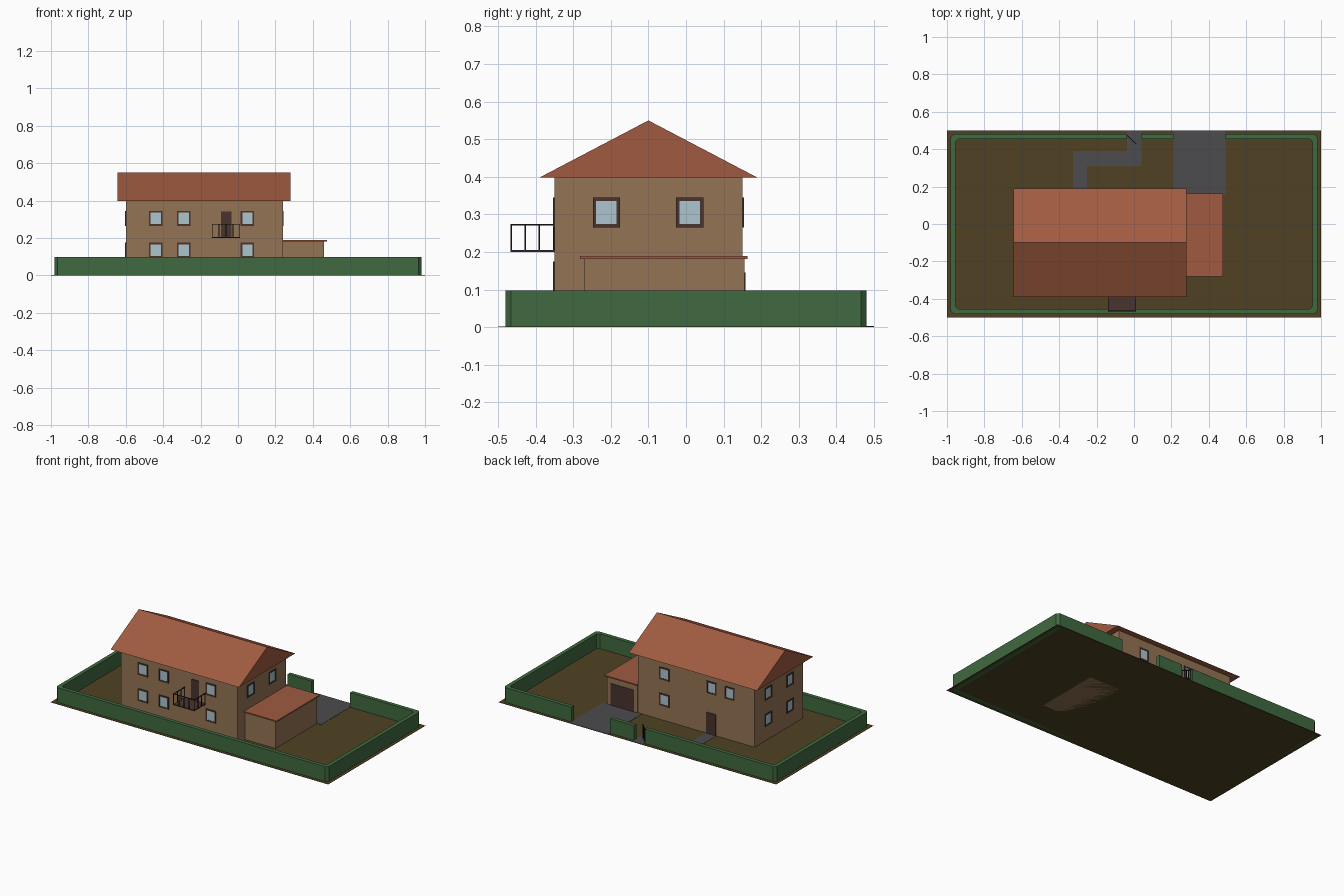
import bpy, bmesh, math
from mathutils import Matrix, Vector

if "Cube" in bpy.data.objects:
    bpy.data.objects.remove(bpy.data.objects["Cube"])


def material(name, r, g, b):
    lin = [((c / 255 + 0.055) / 1.055) ** 2.4 for c in (r, g, b)]
    m = bpy.data.materials.new(name)
    m.diffuse_color = (*lin, 1)
    m.use_nodes = True
    m.node_tree.nodes["Principled BSDF"].inputs["Base Color"].default_value = m.diffuse_color
    return m


WALL = material("tan wall", 148, 116, 84)
ROOF = material("terracotta roof", 160, 91, 64)
HEDGE = material("hedge green", 64, 106, 64)
GROUND = material("olive ground", 80, 66, 35)
PAVING = material("grey paving", 76, 76, 78)
WOOD = material("dark brown wood", 72, 52, 46)
GLASS = material("pale blue glass", 174, 197, 207)
IRON = material("black iron", 30, 25, 24)


def finish(name, bm, mat):
    bmesh.ops.recalc_face_normals(bm, faces=bm.faces[:])
    me = bpy.data.meshes.new(name)
    bm.to_mesh(me)
    bm.free()
    me.materials.append(mat)
    ob = bpy.data.objects.new(name, me)
    bpy.context.collection.objects.link(ob)
    return ob


def boxes(name, mat, *extents):
    """One object from boxes given as x0, x1, y0, y1, z0, z1."""
    bm = bmesh.new()
    for x0, x1, y0, y1, z0, z1 in extents:
        m = (Matrix.Translation(((x0 + x1) / 2, (y0 + y1) / 2, (z0 + z1) / 2))
             @ Matrix.Diagonal((x1 - x0, y1 - y0, z1 - z0, 1)))
        bmesh.ops.create_cube(bm, size=1, matrix=m)
    return finish(name, bm, mat)


def extrude(name, mat, points, offset):
    """Flat polygon pushed along offset."""
    bm = bmesh.new()
    f = bm.faces.new([bm.verts.new(p) for p in points])
    r = bmesh.ops.extrude_face_region(bm, geom=[f])
    verts = [v for v in r["geom"] if isinstance(v, bmesh.types.BMVert)]
    bmesh.ops.translate(bm, verts=verts, vec=Vector(offset))
    return finish(name, bm, mat)


# house footprint, and the plane and direction of each wall
X0, X1, Y0, Y1 = -0.6, 0.24, -0.35, 0.15
SIDES = {"front": ("y", Y0, -1), "back": ("y", Y1, 1),
         "left": ("x", X0, -1), "right": ("x", X1, 1),
         "garage": ("y", 0.155, 1)}


def panel(side, u0, u1, z0, z1, depth):
    axis, p, d = SIDES[side]
    a, b = sorted((p - d * 0.002, p + d * depth))
    return (u0, u1, a, b, z0, z1) if axis == "y" else (a, b, u0, u1, z0, z1)


def window(side, u, z, w=0.072, h=0.08, t=0.009):
    u0, u1, z0, z1 = u - w / 2, u + w / 2, z - h / 2, z + h / 2
    boxes(side + "_window_frame", WOOD,
          panel(side, u0, u0 + t, z0, z1, 0.004),
          panel(side, u1 - t, u1, z0, z1, 0.004),
          panel(side, u0 + t, u1 - t, z0, z0 + t, 0.004),
          panel(side, u0 + t, u1 - t, z1 - t, z1, 0.004))
    boxes(side + "_window_glass", GLASS,
          panel(side, u0 + t, u1 - t, z0 + t, z1 - t, 0.0015))


# plot and paving
boxes("ground", GROUND, (-1, 1, -0.5, 0.5, 0, 0.002))
boxes("driveway", PAVING, (0.21, 0.49, 0.155, 0.5, 0.001, 0.0035))
boxes("garden_path", PAVING,
      (-0.325, -0.25, 0.15, 0.31, 0.001, 0.0035),
      (-0.325, 0.04, 0.31, 0.39, 0.001, 0.0035),
      (-0.037, 0.04, 0.39, 0.5, 0.001, 0.0035))

# hedge: chamfered surround with two gaps at the back
HX, HY, T, C, HZ = 0.98, 0.48, 0.025, 0.015, 0.098


def ring(x, y, c):
    return [(x - c, y), (x, y - c), (x, c - y), (x - c, -y),
            (c - x, -y), (-x, c - y), (-x, y - c), (c - x, y)]


outer = [(0.49, HY)] + ring(HX, HY, C) + [(-0.04, HY)]
inner = [(0.49, HY - T)] + ring(HX - T, HY - T, C) + [(-0.04, HY - T)]
bm = bmesh.new()
rows = [[bm.verts.new((x, y, z)) for x, y in line]
        for line, z in ((outer, 0), (outer, HZ), (inner, HZ), (inner, 0))]
for i in range(len(outer) - 1):
    for a, b in zip(rows, rows[1:] + rows[:1]):
        bm.faces.new((a[i], a[i + 1], b[i + 1], b[i]))
for end in (0, -1):
    bm.faces.new([r[end] for r in rows])
finish("hedge", bm, HEDGE)
boxes("hedge_between_gates", HEDGE, (0.04, 0.21, HY - T, HY, 0, HZ))

# garden gate, standing half open
gate = boxes("garden_gate", IRON,
             (0, 0.066, -0.002, 0.002, 0.012, 0.018),
             (0, 0.066, -0.002, 0.002, 0.088, 0.094),
             *[(x, x + 0.004, -0.002, 0.002, 0.008, 0.096)
               for x in (0, 0.0124, 0.0248, 0.0372, 0.0496, 0.062)])
gate.location = (-0.036, 0.472, 0)
gate.rotation_euler.z = math.radians(-43)

# house and gable roof
boxes("house_walls", WALL, (X0, X1, Y0, Y1, 0, 0.4))
extrude("gable_roof", ROOF,
        [(-0.645, -0.39, 0.398), (-0.645, 0.19, 0.398), (-0.645, -0.1, 0.55)],
        (0.925, 0, 0))

# garage
boxes("garage_walls", WALL, (X1, 0.46, -0.27, 0.155, 0, 0.182))
boxes("garage_roof", ROOF, (X1, 0.475, -0.282, 0.163, 0.182, 0.19))
boxes("garage_door", WOOD, panel("garage", 0.265, 0.435, 0.003, 0.145, 0.003))

# windows
LOW, HIGH = 0.135, 0.305
for x in (-0.44, -0.29, 0.05):
    window("front", x, LOW)
    window("front", x, HIGH)
for x in (-0.42, -0.29, 0.05):
    window("back", x, HIGH)
window("back", 0.05, LOW)
for y in (-0.212, 0.01):
    window("right", y, HIGH)
    window("left", y, HIGH)
    window("left", y, LOW)

# doors
boxes("entrance_door", WOOD, panel("back", -0.322, -0.253, 0.003, 0.14, 0.004))
boxes("balcony_door", WOOD, panel("front", -0.09, -0.035, 0.2, 0.34, 0.004))

# balcony
BX0, BX1, BY = -0.14, 0.012, -0.467
boxes("balcony_floor", WOOD, (BX0, BX1, BY, Y0, 0.2, 0.206))
R = 0.004
posts = [(BX0 + (BX1 - BX0 - R) * i / 4, BY) for i in range(5)]
posts += [(x, y) for x in (BX0, BX1 - R) for y in (-0.43, -0.392, Y0 - R)]
boxes("balcony_railing", IRON,
      (BX0, BX1, BY, BY + R, 0.271, 0.275),
      (BX0, BX0 + R, BY, Y0, 0.271, 0.275),
      (BX1 - R, BX1, BY, Y0, 0.271, 0.275),
      *[(x, x + R, y, y + R, 0.205, 0.272) for x, y in posts])
